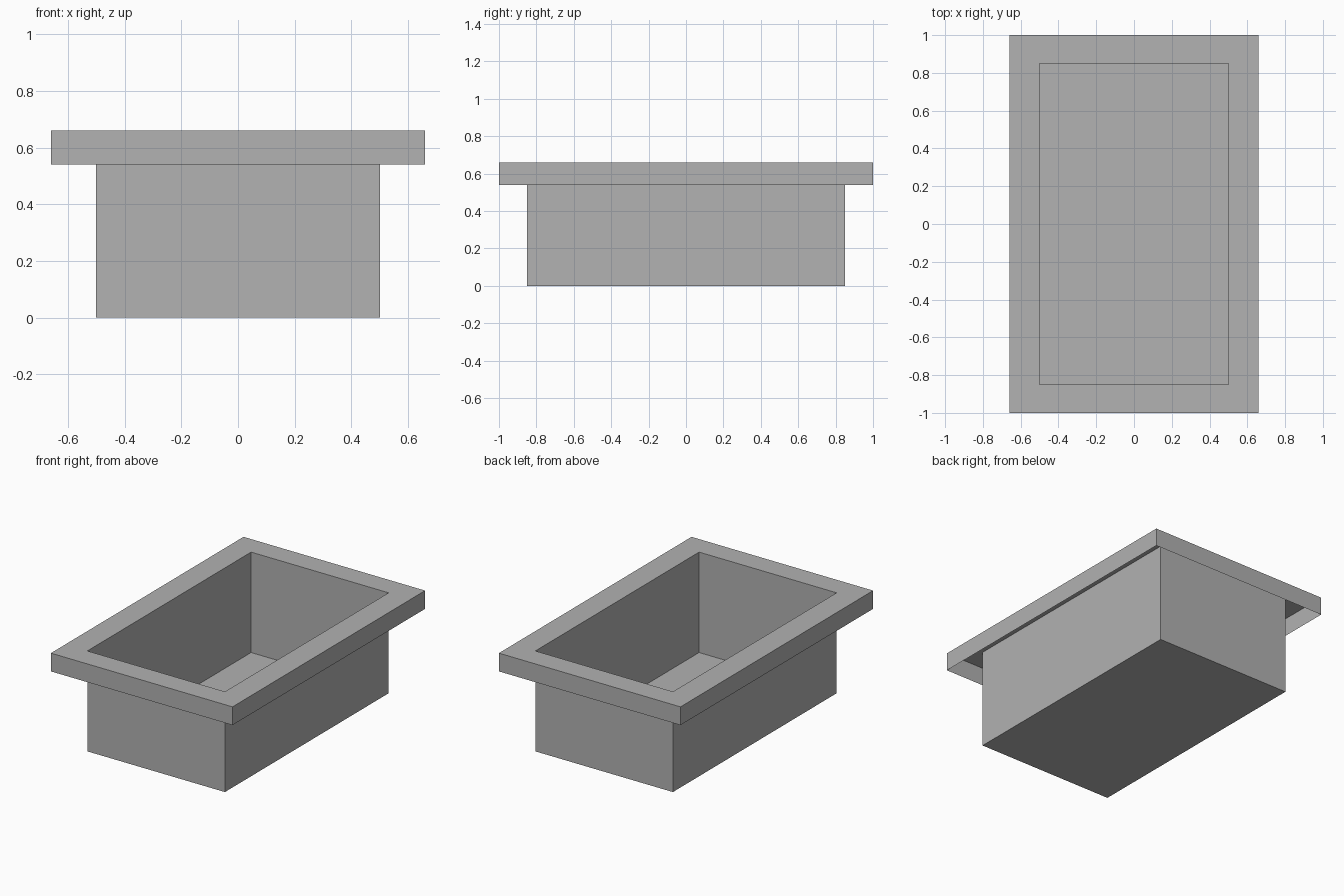
import bpy
import bmesh

cube = bpy.data.objects.get("Cube")
if cube:
    bpy.data.objects.remove(cube, do_unlink=True)

# One plain grey for the whole sink
GREY = (0.445, 0.445, 0.445, 1.0)
grey = bpy.data.materials.new("plain_grey")
grey.use_nodes = True
grey.diffuse_color = GREY
grey.node_tree.nodes["Principled BSDF"].inputs["Base Color"].default_value = GREY

TOP, LIP = 0.66, 0.54        # rim height and lower edge of the skirt
INNER = (0.5, 0.85)          # half sizes of the basin
OUTER = (0.66, 1.0)          # half sizes of the rim


def sheet(name, rings, floor=False):
    """Thin sheet through rectangular rings given as (half sizes, height)."""
    bm = bmesh.new()
    loops = []
    for (hx, hy), z in rings:
        corners = ((-hx, -hy), (hx, -hy), (hx, hy), (-hx, hy))
        loops.append([bm.verts.new((x, y, z)) for x, y in corners])
    for a, b in zip(loops, loops[1:]):
        for i in range(4):
            j = (i + 1) % 4
            bm.faces.new((a[i], a[j], b[j], b[i]))
    if floor:
        bm.faces.new(loops[0][::-1])
    mesh = bpy.data.meshes.new(name)
    bm.to_mesh(mesh)
    bm.free()
    mesh.materials.append(grey)
    obj = bpy.data.objects.new(name, mesh)
    bpy.context.collection.objects.link(obj)
    return obj


# Open box with a floor
sheet("basin", [(INNER, 0), (INNER, TOP)], floor=True)

# Folded rim: hanging skirt, then the flat top running in to the basin
sheet("rim", [(OUTER, LIP), (OUTER, TOP), (INNER, TOP)])
